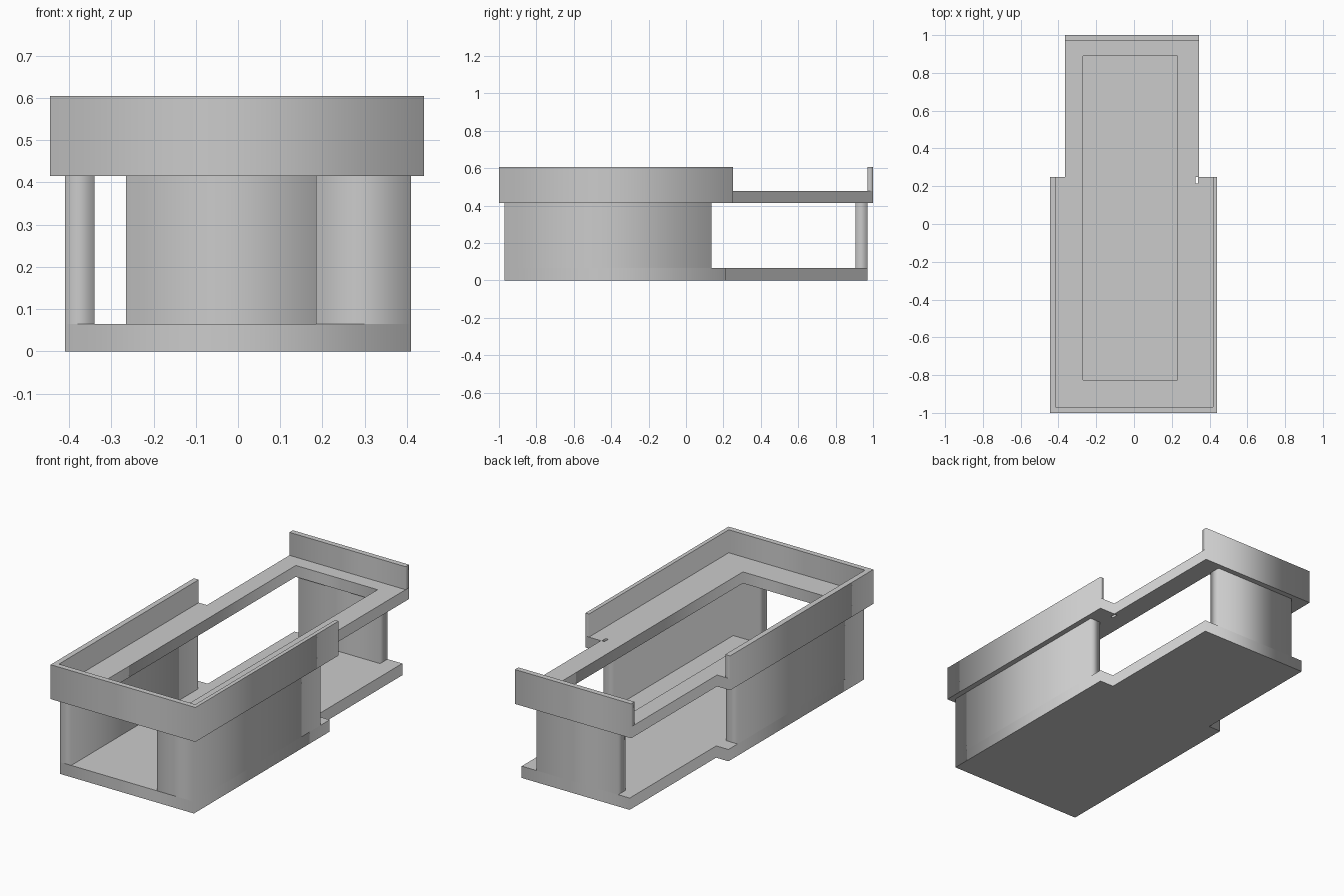
import bpy

cube = bpy.data.objects.get("Cube")
if cube:
    bpy.data.objects.remove(cube, do_unlink=True)

GREY = (0.6, 0.6, 0.6, 1.0)
grey = bpy.data.materials.new("plain grey")
grey.use_nodes = True
grey.diffuse_color = GREY
for node in grey.node_tree.nodes:
    if node.type == 'BSDF_PRINCIPLED':
        node.inputs["Base Color"].default_value = GREY


def rect(x0, x1, y0, y1):
    return [(x0, y0), (x1, y0), (x1, y1), (x0, y1)]


def stepped(x0, x1, y0, y_step, rx0, rx1, y1):
    """Plan outline: wide front part, narrower rear part."""
    return [(x0, y0), (x1, y0), (x1, y_step), (rx1, y_step),
            (rx1, y1), (rx0, y1), (rx0, y_step), (x0, y_step)]


def prism(name, z0, z1, outline, *holes):
    """Raise a plan outline, with optional holes, from z0 to z1."""
    curve = bpy.data.curves.new(name, 'CURVE')
    curve.dimensions = '2D'
    curve.fill_mode = 'BOTH'
    curve.extrude = (z1 - z0) / 2
    for loop in (outline, *holes):
        spline = curve.splines.new('POLY')
        spline.points.add(len(loop) - 1)
        for point, (x, y) in zip(spline.points, loop):
            point.co = (x, y, 0, 1)
        spline.use_cyclic_u = True
    curve.materials.append(grey)
    obj = bpy.data.objects.new(name, curve)
    obj.location.z = (z0 + z1) / 2
    bpy.context.collection.objects.link(obj)
    bpy.ops.object.select_all(action='DESELECT')
    obj.select_set(True)
    bpy.context.view_layer.objects.active = obj
    bpy.ops.object.convert(target='MESH')
    return obj


# Level heights
FLOOR, CEILING, ROOF, TOP = 0.065, 0.415, 0.478, 0.605

# Floor slab
prism("floor", 0, FLOOR, stepped(-0.41, 0.41, -0.97, 0.215, -0.335, 0.325, 0.97))

# Walls: plain side wall, side wall returning across the front, rear wall
prism("right_wall", FLOOR, CEILING, rect(-0.41, -0.34, -0.97, 0.135))
prism("left_and_front_wall", FLOOR, CEILING,
      [(0.185, -0.97), (0.41, -0.97), (0.41, 0.135),
       (0.345, 0.135), (0.345, -0.905), (0.185, -0.905)])
prism("rear_wall", FLOOR, CEILING, rect(-0.265, 0.235, 0.905, 0.97))

# Roof slab with the large opening and a small slot
prism("roof", CEILING, ROOF,
      stepped(-0.445, 0.44, -1, 0.25, -0.365, 0.345, 1),
      rect(-0.27, 0.23, -0.825, 0.89),
      rect(0.325, 0.34, 0.215, 0.249))

# Parapets around the front part and along the rear edge
prism("front_parapet", ROOF, TOP,
      [(-0.445, -1), (0.44, -1), (0.44, 0.25), (0.418, 0.25),
       (0.418, -0.97), (-0.415, -0.97), (-0.415, 0.25), (-0.445, 0.25)])
prism("rear_parapet", ROOF, TOP, rect(-0.365, 0.345, 0.97, 1))
